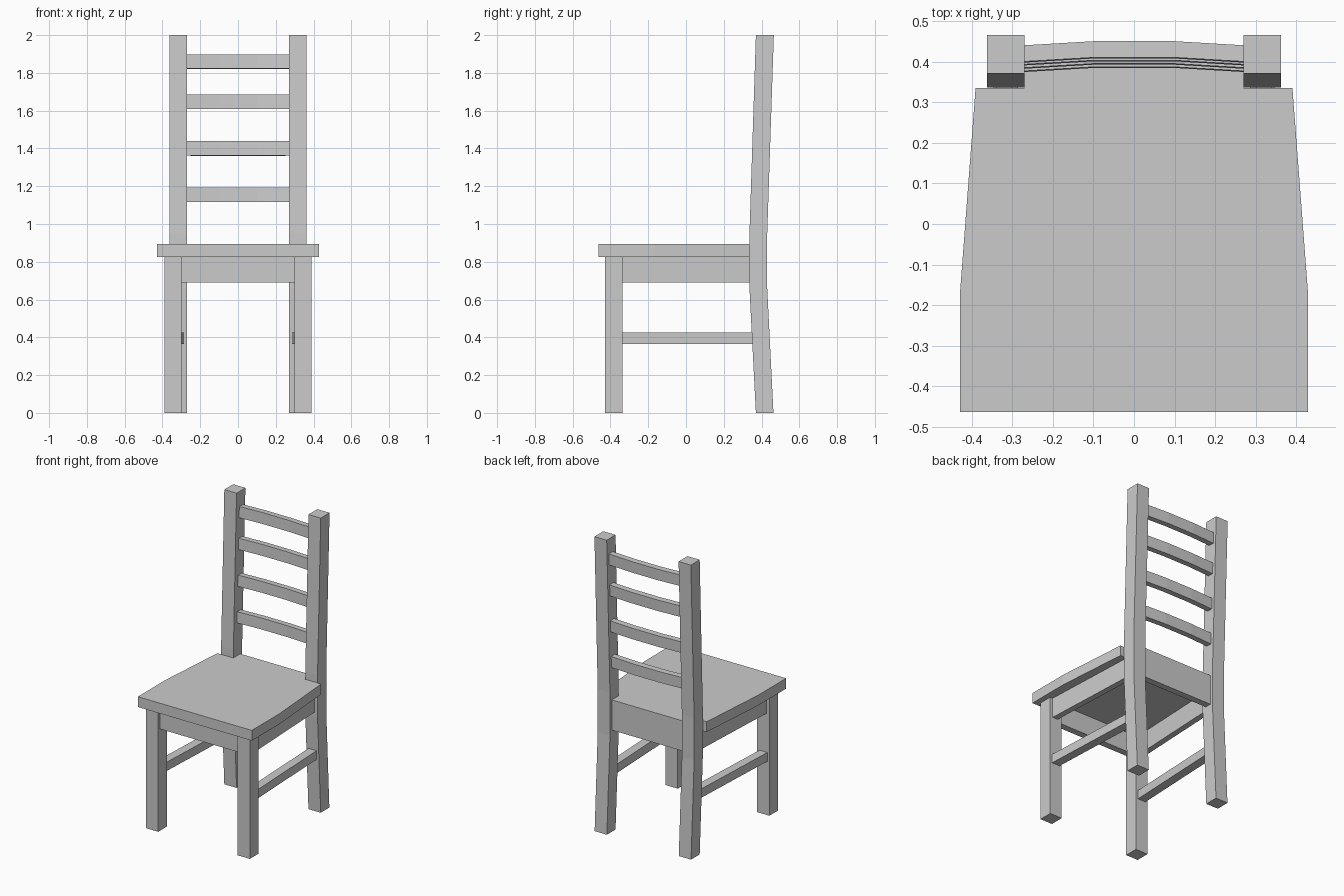
import bpy, bmesh, math
from mathutils import Vector

if "Cube" in bpy.data.objects:
    bpy.data.objects.remove(bpy.data.objects["Cube"])


def prism(name, base, offset):
    """Extrude a closed 3D outline along an offset vector."""
    bm = bmesh.new()
    face = bm.faces.new([bm.verts.new(p) for p in base])
    out = bmesh.ops.extrude_face_region(bm, geom=[face])
    verts = [g for g in out["geom"] if isinstance(g, bmesh.types.BMVert)]
    bmesh.ops.translate(bm, verts=verts, vec=Vector(offset))
    bmesh.ops.recalc_face_normals(bm, faces=bm.faces[:])
    mesh = bpy.data.meshes.new(name)
    bm.to_mesh(mesh)
    bm.free()
    obj = bpy.data.objects.new(name, mesh)
    bpy.context.collection.objects.link(obj)
    return obj


def box(name, x0, x1, y0, y1, z0, z1):
    return prism(name, [(x0, y0, z0), (x1, y0, z0), (x1, y1, z0), (x0, y1, z0)],
                 (0, 0, z1 - z0))


def side_bar(name, s, x_front, x_back, half, y0, y1, z0, z1):
    """Bar running front to back, following the taper of the seat."""
    base = [(s * (x_front - half), y0, z0), (s * (x_front + half), y0, z0),
            (s * (x_back + half), y1, z0), (s * (x_back - half), y1, z0)]
    return prism(name, base, (0, 0, z1 - z0))


# Seat, tapered to the rear and notched around the back posts
half_seat = [(0.428, -0.463), (0.428, -0.165), (0.39, 0.335), (0.27, 0.335), (0.27, 0.41)]
outline = half_seat + [(-x, y) for x, y in reversed(half_seat)]
prism("seat", [(x, y, 0.825) for x, y in outline], (0, 0, 0.07))

# Legs, side aprons and side stretchers
post = [(0.37, 0), (0.463, 0), (0.43, 0.66), (0.43, 0.95), (0.465, 2),
        (0.37, 2), (0.336, 0.95), (0.336, 0.66)]
for s, side in ((-1, "left"), (1, "right")):
    box(f"front_leg_{side}", s * 0.298, s * 0.39, -0.43, -0.337, 0, 0.825)
    prism(f"back_post_{side}", [(s * 0.27, y, z) for y, z in post], (s * 0.092, 0, 0))
    side_bar(f"side_apron_{side}", s, 0.35, 0.32, 0.02, -0.337, 0.336, 0.69, 0.825)
    side_bar(f"side_stretcher_{side}", s, 0.345, 0.315, 0.03, -0.337, 0.352, 0.365, 0.425)

# Front and back aprons
box("front_apron", -0.298, 0.298, -0.41, -0.365, 0.69, 0.825)
box("back_apron", -0.27, 0.27, 0.365, 0.41, 0.69, 0.825)

# Curved back slats, leaning with the posts
slope = 0.033
front = [(-0.27, -0.02), (-0.1, -0.01), (0.1, -0.01), (0.27, -0.02)]
loop = front + [(x, y + 0.04) for x, y in reversed(front)]
for i, z in enumerate((1.155, 1.40, 1.647, 1.86)):
    slat = prism(f"back_slat_{i + 1}", [(x, y, -0.038) for x, y in loop], (0, 0, 0.076))
    slat.location = (0, 0.42 + slope * (z - 1.9), z)
    slat.rotation_euler.x = -math.atan(slope)
